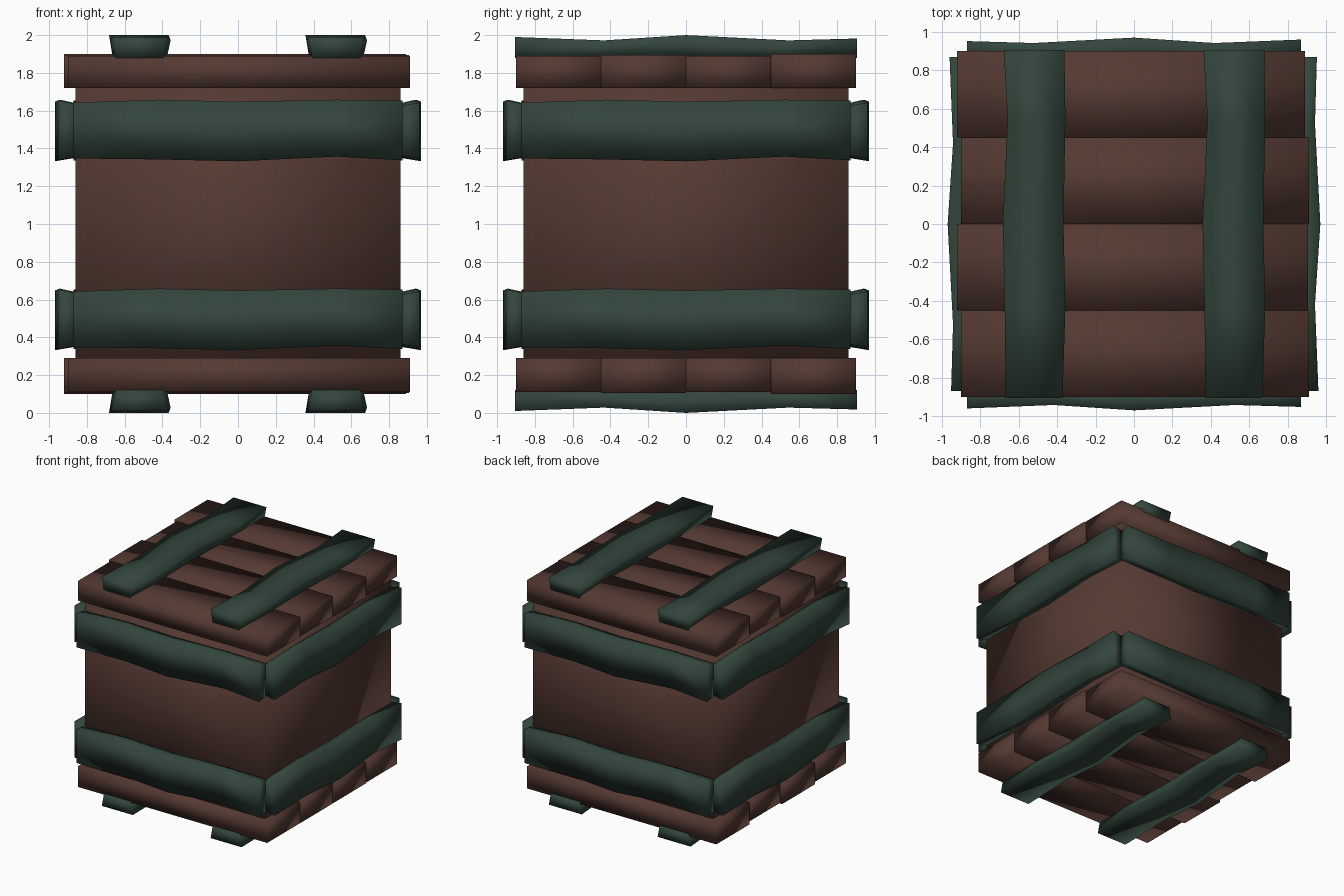
import bpy, bmesh
from mathutils import Vector

if "Cube" in bpy.data.objects:
    bpy.data.objects.remove(bpy.data.objects["Cube"])


def material(name, rgb):
    m = bpy.data.materials.new(name)
    m.diffuse_color = (*rgb, 1)
    m.use_nodes = True
    m.node_tree.nodes["Principled BSDF"].inputs["Base Color"].default_value = m.diffuse_color
    return m


WOOD = material("dark brown wood", (0.091, 0.042, 0.032))
STRAP = material("dark green strap", (0.033, 0.061, 0.047))


def finish(name, bm, mat):
    bmesh.ops.recalc_face_normals(bm, faces=bm.faces)
    me = bpy.data.meshes.new(name)
    bm.to_mesh(me)
    bm.free()
    me.materials.append(mat)
    me.shade_smooth()  # soft, blended shading on every part
    ob = bpy.data.objects.new(name, me)
    bpy.context.collection.objects.link(ob)
    return ob


def box(name, lo, hi, mat):
    bm = bmesh.new()
    bmesh.ops.create_cube(bm, size=1)
    lo, hi = Vector(lo), Vector(hi)
    for v in bm.verts:
        v.co = Vector([lo[i] + (v.co[i] + 0.5) * (hi[i] - lo[i]) for i in range(3)])
    return finish(name, bm, mat)


# Strap stations: position along, lower edge, upper edge, outward wobble
STATIONS = [(-1.0, -0.145, 0.135, -0.01), (-0.48, -0.15, 0.15, -0.028),
            (0.0, -0.16, 0.14, 0.0), (0.6, -0.135, 0.15, -0.028),
            (1.0, -0.155, 0.145, -0.018)]


def strap(name, u, v, n, offset, half, base, top):
    """Warped bar along u, offset along v, standing out along n."""
    u, v, n = Vector(u), Vector(v), Vector(n)
    centre = Vector((0, 0, 1))
    bm = bmesh.new()
    rings = []
    for s, lo, hi, wob in STATIONS:
        pts = [(lo + 0.012, base), (hi - 0.012, base),
               (hi + 0.008, top + wob), (lo - 0.008, top + wob)]
        rings.append([bm.verts.new(centre + u * s * half + v * (offset + w) + n * d)
                      for w, d in pts])
    for a, b in zip(rings, rings[1:]):
        for i in range(4):
            j = (i + 1) % 4
            bm.faces.new((a[i], a[j], b[j], b[i]))
    bm.faces.new(rings[0])
    bm.faces.new(rings[-1][::-1])
    return finish(name, bm, STRAP)


# Crate body
box("crate_body", (-0.86, -0.86, 0.2), (0.86, 0.86, 1.8), WOOD)

# Lid and base planks, front to back, with uneven ends
PLANKS = [(-0.90, 0.91, 0.89), (-0.92, 0.905, 0.895),
          (-0.90, 0.91, 0.89), (-0.92, 0.89, 0.90)]
for i, (x0, x1, h) in enumerate(PLANKS):
    y0 = -0.9 + 0.45 * i
    box(f"lid_plank_{i + 1}", (x0, y0, 1.72), (x1, y0 + 0.45, 1 + h), WOOD)
    box(f"base_plank_{i + 1}", (x0, y0, 1 - h), (x1, y0 + 0.45, 0.29), WOOD)

# Two horizontal straps on each of the four sides
SIDES = {"front": ((1, 0, 0), (0, -1, 0)), "right": ((0, 1, 0), (1, 0, 0)),
         "back": ((-1, 0, 0), (0, 1, 0)), "left": ((0, -1, 0), (-1, 0, 0))}
for side, (u, n) in SIDES.items():
    for level, z in (("lower", -0.5), ("upper", 0.5)):
        strap(f"{side}_{level}_strap", u, (0, 0, 1), n, z, 0.87, 0.85, 0.97)

# Two straps across the lid and two under the base
for label, sign in (("lid", 1), ("base", -1)):
    for hand, x in (("left", -0.515), ("right", 0.525)):
        strap(f"{label}_{hand}_strap", (0, 1, 0), (1, 0, 0), (0, 0, sign),
              x, 0.905, 0.88, 1.0)
